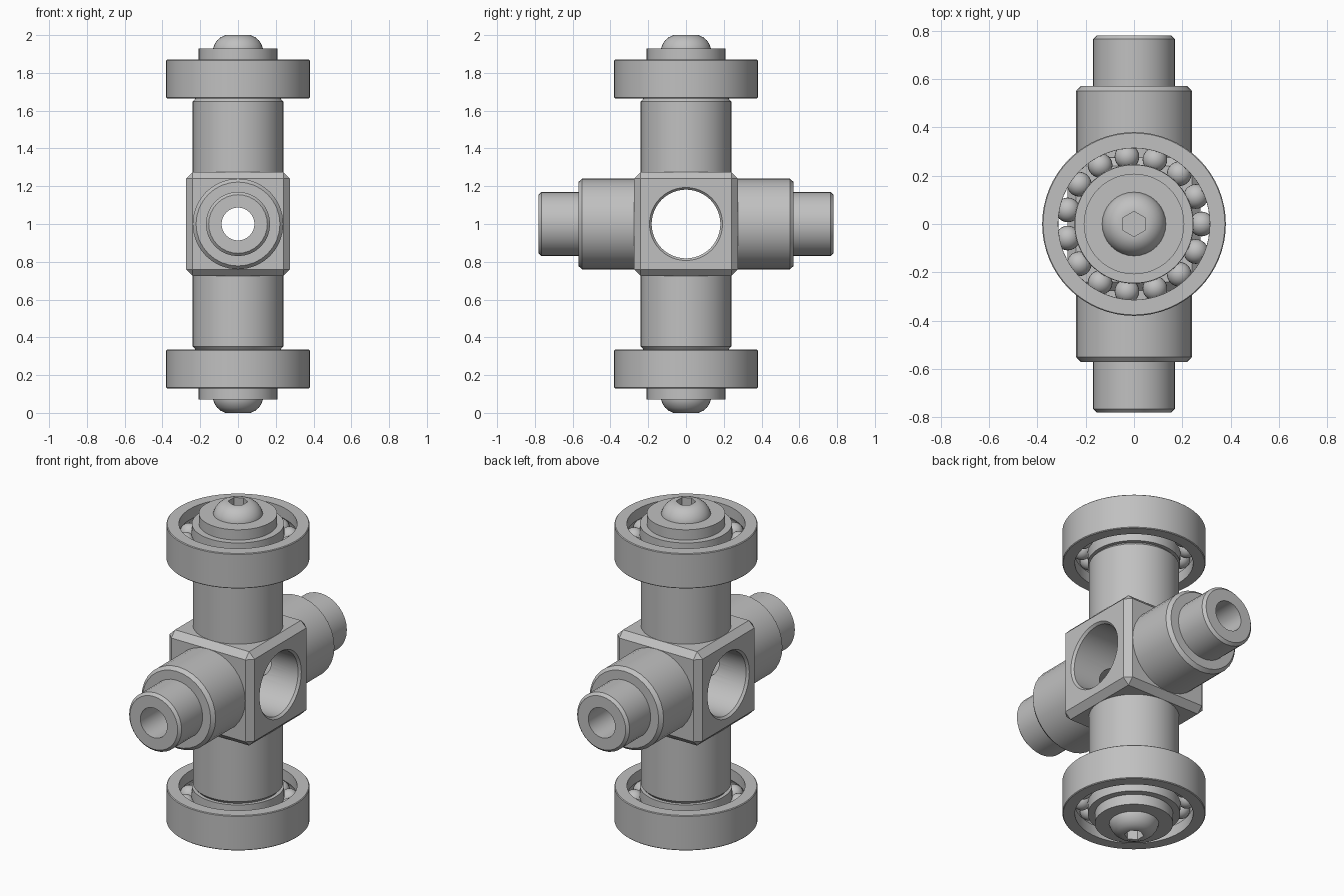
import bpy
import bmesh
from math import radians, sin, cos, pi
from mathutils import Matrix, Vector

default_cube = bpy.data.objects.get("Cube")
if default_cube:
    bpy.data.objects.remove(default_cube, do_unlink=True)

steel = bpy.data.materials.new("plain_grey_steel")
steel.use_nodes = True
grey = (0.53, 0.53, 0.53, 1)
steel.diffuse_color = grey
steel.node_tree.nodes["Principled BSDF"].inputs["Base Color"].default_value = grey

CENTRE = Vector((0, 0, 1))   # every part is modelled about the hub centre
TO_Y = Matrix.Rotation(radians(-90), 4, 'X')
TO_X = Matrix.Rotation(radians(90), 4, 'Y')


def make_object(name, bm):
    mesh = bpy.data.meshes.new(name)
    bm.to_mesh(mesh)
    bm.free()
    mesh.materials.append(steel)
    obj = bpy.data.objects.new(name, mesh)
    obj.location = CENTRE
    bpy.context.collection.objects.link(obj)
    return obj


def lathe(name, profile, sides, closed=False, turn=Matrix()):
    """Spin a (radius, height) profile around z, then turn it."""
    bm = bmesh.new()
    verts = [bm.verts.new((r, 0, h)) for r, h in profile]
    edges = [bm.edges.new(pair) for pair in zip(verts, verts[1:])]
    if closed:
        edges.append(bm.edges.new((verts[-1], verts[0])))
    bmesh.ops.spin(bm, geom=verts + edges, cent=(0, 0, 0), axis=(0, 0, 1),
                   angle=2 * pi, steps=sides)
    bmesh.ops.remove_doubles(bm, verts=bm.verts, dist=0.0005)
    bmesh.ops.recalc_face_normals(bm, faces=bm.faces)
    bm.transform(turn)
    return make_object(name, bm)


def activate(obj):
    bpy.ops.object.select_all(action='DESELECT')
    obj.select_set(True)
    bpy.context.view_layer.objects.active = obj


def cut(obj, cutter):
    cutter.hide_render = True
    mod = obj.modifiers.new("cut", 'BOOLEAN')
    mod.operation = 'DIFFERENCE'
    mod.solver = 'EXACT'
    mod.object = cutter
    activate(obj)
    bpy.ops.object.modifier_apply(modifier=mod.name)
    bpy.data.objects.remove(cutter, do_unlink=True)


def finish(obj, mirror_axis=None):
    """Smooth the round faces and repeat the part on the opposite side."""
    activate(obj)
    bpy.ops.object.shade_smooth_by_angle(angle=radians(28))
    if mirror_axis is not None:
        mod = obj.modifiers.new("opposite_side", 'MIRROR')
        mod.use_axis = [axis == mirror_axis for axis in range(3)]
        mod.use_mirror_merge = False


# Chamfered hub block with a wide cross hole and a narrow bore
HALF = 0.275
bm = bmesh.new()
bmesh.ops.create_cube(bm, size=2 * HALF)
bmesh.ops.bevel(bm, geom=bm.edges[:], offset=0.035, segments=1, affect='EDGES')
hub = make_object("hub_block", bm)
cut(hub, lathe("wide_hole_cutter",
               [(0, -0.3), (0.215, -0.3), (0.182, -0.262), (0.182, 0.262),
                (0.215, 0.3), (0, 0.3)], 48, turn=TO_X))
BORE = 0.087
cut(hub, lathe("bore_cutter", [(0, -0.4), (BORE, -0.4), (BORE, 0.4), (0, 0.4)],
               32, turn=TO_Y))
finish(hub)

# Stepped hollow arms, front and back
arm = lathe("stepped_arms",
            [(BORE, 0.272), (0.24, 0.272), (0.24, 0.55), (0.222, 0.57),
             (0.17, 0.57), (0.17, 0.765), (0.155, 0.78), (BORE, 0.78)],
            32, closed=True, turn=TO_Y)
finish(arm, 1)

# Upright shafts
shaft = lathe("upright_shafts",
              [(0, 0.22), (0.24, 0.22), (0.24, 0.648), (0.224, 0.666), (0, 0.666)], 48)
finish(shaft, 2)

# Bearings: grooved outer ring, grooved inner ring and balls
LOW, HIGH = 0.665, 0.87
MID = (LOW + HIGH) / 2
BALL_PATH, BALL = 0.28, 0.052


def groove(side):
    """Race arc, listed from low to high; side is 1 outward, -1 inward."""
    angles = [radians(a) for a in (-50, -25, 0, 25, 50)]
    return [(BALL_PATH + side * BALL * cos(a), MID + BALL * sin(a)) for a in angles]


outer = lathe("bearing_outer_rings",
              [(0.376, LOW), (0.314, LOW)] + groove(1) +
              [(0.314, HIGH), (0.376, HIGH), (0.38, HIGH - 0.004), (0.38, LOW + 0.004)],
              64, closed=True)
finish(outer, 2)
inner = lathe("bearing_inner_rings",
              [(0.15, LOW), (0.245, LOW)] + groove(-1) + [(0.245, HIGH), (0.15, HIGH)],
              64, closed=True)
finish(inner, 2)

BALLS = 15
bm = bmesh.new()
for i in range(BALLS):
    a = 2 * pi * i / BALLS
    place = Matrix.Translation((BALL_PATH * cos(a), BALL_PATH * sin(a), MID))
    bmesh.ops.create_uvsphere(bm, u_segments=24, v_segments=12,
                              radius=BALL - 0.001, matrix=place)
finish(make_object("bearing_balls", bm), 2)

# Washers and domed screws with hexagonal sockets
washer = lathe("washers", [(0, 0.86), (0.208, 0.86), (0.208, 0.93), (0, 0.93)], 48)
finish(washer, 2)

screw = lathe("domed_screws",
              [(0, 0.92), (0.132, 0.92), (0.132, 0.93), (0.124, 0.952), (0.11, 0.973),
               (0.091, 0.989), (0.066, 1), (0, 1)], 32)
cut(screw, lathe("hex_socket_cutter",
                 [(0, 0.945), (0.052, 0.945), (0.052, 1.05), (0, 1.05)], 6,
                 turn=Matrix.Rotation(radians(90), 4, 'Z')))
finish(screw, 2)
